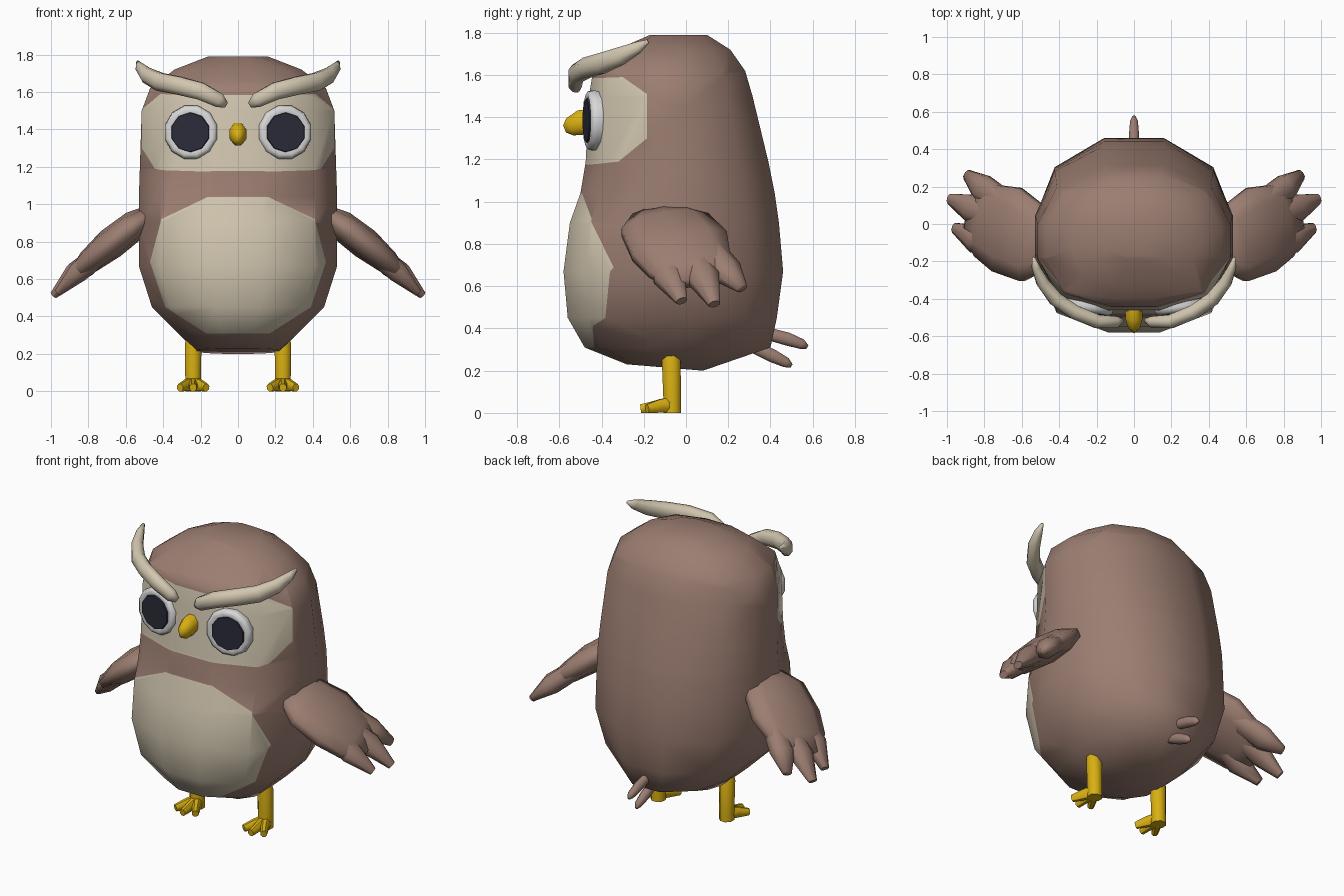
import bpy, bmesh, math
from mathutils import Vector

if "Cube" in bpy.data.objects:
    bpy.data.objects.remove(bpy.data.objects["Cube"])


def material(name, rgb):
    m = bpy.data.materials.new(name)
    m.diffuse_color = (*rgb, 1)
    m.use_nodes = True
    m.node_tree.nodes["Principled BSDF"].inputs["Base Color"].default_value = m.diffuse_color
    return m


BROWN = material("brown_feathers", (0.33, 0.207, 0.165))
CREAM = material("cream_feathers", (0.64, 0.565, 0.43))
YELLOW = material("yellow_horn", (0.69, 0.43, 0.006))
WHITE = material("eye_white", (0.69, 0.68, 0.68))
DARK = material("dark_pupil", (0.024, 0.024, 0.042))


def finish(name, bm, mats, angle=75):
    bmesh.ops.recalc_face_normals(bm, faces=bm.faces)
    me = bpy.data.meshes.new(name)
    bm.to_mesh(me)
    bm.free()
    for m in mats:
        me.materials.append(m)
    ob = bpy.data.objects.new(name, me)
    bpy.context.collection.objects.link(ob)
    bpy.ops.object.select_all(action='DESELECT')
    ob.select_set(True)
    bpy.context.view_layer.objects.active = ob
    bpy.ops.object.shade_smooth_by_angle(angle=math.radians(angle))
    return ob


def loft(bm, rings):
    """Skin a stack of equal point loops and cap both ends."""
    loops = [[bm.verts.new(p) for p in r] for r in rings]
    n = len(loops[0])
    for a, b in zip(loops, loops[1:]):
        for i in range(n):
            j = (i + 1) % n
            bm.faces.new((a[i], a[j], b[j], b[i]))
    bm.faces.new(loops[0])
    bm.faces.new(loops[-1])


def tube(bm, path, ref, n=8, side=1):
    """Path rows: x, y, z, radius along ref, radius across. side=-1 mirrors in x."""
    pts = [Vector(p[:3]) for p in path]
    rings = []
    for i, p in enumerate(path):
        t = (pts[min(i + 1, len(pts) - 1)] - pts[max(i - 1, 0)]).normalized()
        v = t.cross(Vector(ref)).normalized()
        u = v.cross(t)
        ring = []
        for k in range(n):
            a = 2 * math.pi * (k + 0.5) / n
            q = pts[i] + u * p[3] * math.cos(a) + v * p[4] * math.sin(a)
            ring.append((q.x * side, q.y, q.z))
        rings.append(ring)
    loft(bm, rings)


def paint(bm, faces, outline, axis, index):
    """Cut a convex outline (axis, z) through the faces and colour its inside."""
    mid = sum((Vector(p) for p in outline), Vector((0, 0))) / len(outline)
    for i, p in enumerate(outline):
        q = outline[(i + 1) % len(outline)]
        d = Vector((q[1] - p[1], p[0] - q[0]))
        if d.dot(Vector(p) - mid) < 0:
            d = -d
        co, no = Vector((0, 0, p[1])), Vector((0, 0, d[1]))
        co[axis], no[axis] = p[0], d[0]
        edges = {e for f in faces for e in f.edges}
        verts = {v for f in faces for v in f.verts}
        res = bmesh.ops.bisect_plane(bm, geom=list(faces) + list(edges) + list(verts),
                                     dist=1e-5, plane_co=co, plane_no=no)
        found = {g for g in res['geom'] if isinstance(g, bmesh.types.BMFace)}
        faces = [f for f in found | set(faces) if f.is_valid
                 and (f.calc_center_median() - co).dot(no) < 0]
    for f in faces:
        f.material_index = index


# Body: rings of z, front y, back y, half width
RINGS = [(0.20, -0.28, 0.08, 0.22), (0.31, -0.48, 0.40, 0.32), (0.45, -0.56, 0.43, 0.46),
         (0.67, -0.58, 0.46, 0.53), (0.90, -0.55, 0.44, 0.53), (1.04, -0.50, 0.42, 0.53),
         (1.19, -0.475, 0.39, 0.525), (1.50, -0.46, 0.315, 0.515), (1.62, -0.44, 0.28, 0.47),
         (1.72, -0.33, 0.21, 0.34), (1.79, -0.17, 0.10, 0.16)]
HALF = [(0.3, 0), (0.8, 0.15), (1, 0.41), (1, 0.64), (0.78, 0.9), (0.26, 1)]
SECTION = HALF + [(-x, t) for x, t in reversed(HALF)]
bm = bmesh.new()
loft(bm, [[(x * w, yb + (yf - yb) * t, z + (0.03 * t if z < 0.25 else 0)) for x, t in SECTION]
          for z, yf, yb, w in RINGS])
bmesh.ops.recalc_face_normals(bm, faces=bm.faces)
# Belly patch
half = [(0.16, 1.04), (0.41, 0.92), (0.47, 0.69), (0.39, 0.45), (0.17, 0.31)]
paint(bm, [f for f in bm.faces if f.normal.y < -0.1],
      half + [(-x, z) for x, z in reversed(half)], 0, 1)
# Face mask
paint(bm, [f for f in bm.faces if f.calc_center_median().z > 1.0],
      [(-0.7, 1.20), (-0.46, 1.175), (-0.32, 1.19), (-0.185, 1.30), (-0.185, 1.51),
       (-0.30, 1.59), (-0.7, 1.575)], 1, 1)
finish("body", bm, [BROWN, CREAM], 180)

# Beak
bm = bmesh.new()
tube(bm, [(0, -0.43, 1.38, 0.062, 0.045), (0, -0.50, 1.375, 0.064, 0.05),
          (0, -0.55, 1.355, 0.048, 0.034), (0, -0.575, 1.345, 0.02, 0.01)], (0, 0, 1))
finish("beak", bm, [YELLOW])

# Tail feathers
for name, path in (("upper", [(0.33, 0.39, 0.03), (0.48, 0.35, 0.034), (0.55, 0.325, 0.026), (0.575, 0.312, 0.01)]),
                   ("lower", [(0.26, 0.34, 0.03), (0.41, 0.27, 0.034), (0.475, 0.238, 0.026), (0.50, 0.222, 0.01)])):
    bm = bmesh.new()
    tube(bm, [(0, y, z, r, r * 0.85) for y, z, r in path], (0, 0, 1))
    finish(name + "_tail_feather", bm, [BROWN])


def eye_ring(side, r, depth, n):
    """Disc loop on the face, turned slightly outward."""
    yaw = math.radians(9)
    out = Vector((math.sin(yaw), -math.cos(yaw), 0))
    across = Vector((math.cos(yaw), math.sin(yaw), 0))
    c = Vector((0.25, -0.435, 1.385)) + out * depth
    pts = []
    for k in range(n):
        a = 2 * math.pi * (k + 0.5) / n
        p = c + across * r * math.cos(a) + Vector((0, 0, r * math.sin(a)))
        pts.append((p.x * side, p.y, p.z))
    return pts


for s, label in ((1, "left"), (-1, "right")):
    # Eye rim and pupil
    bm = bmesh.new()
    loft(bm, [eye_ring(s, r, d, 12) for r, d in
              ((0.135, -0.05), (0.147, 0.005), (0.142, 0.025), (0.125, 0.036), (0.105, 0.03))])
    finish(label + "_eye_rim", bm, [WHITE], 60)
    bm = bmesh.new()
    loft(bm, [eye_ring(s, r, d, 10) for r, d in ((0.107, 0.03), (0.104, 0.039))])
    finish(label + "_pupil", bm, [DARK], 30)

    # Brow tuft
    bm = bmesh.new()
    tube(bm, [(x, y, z, r, r * 0.8) for x, y, z, r in (
        (0.065, -0.515, 1.53, 0.018), (0.10, -0.525, 1.555, 0.042), (0.20, -0.52, 1.605, 0.05),
        (0.32, -0.47, 1.635, 0.052), (0.42, -0.40, 1.655, 0.052), (0.49, -0.31, 1.69, 0.045),
        (0.525, -0.23, 1.73, 0.03), (0.537, -0.18, 1.76, 0.01))], (0, 0, 1), 8, s)
    finish(label + "_brow", bm, [CREAM])

    # Wing blade with three feather tips
    bm = bmesh.new()
    tube(bm, [(0.46, -0.11, 0.95, 0.14, 0.05), (0.55, -0.10, 0.89, 0.225, 0.08),
              (0.68, -0.03, 0.79, 0.25, 0.085), (0.80, 0.02, 0.69, 0.21, 0.065),
              (0.88, 0.05, 0.62, 0.12, 0.03)], (0, 1, 0), 10, s)
    for a, b, c in (((0.66, 0.09, 0.80), (0.81, 0.19, 0.67), (0.895, 0.265, 0.59)),
                    ((0.68, 0.01, 0.78), (0.87, 0.085, 0.635), (0.985, 0.135, 0.515)),
                    ((0.68, -0.10, 0.78), (0.85, -0.08, 0.64), (0.96, -0.02, 0.53))):
        tube(bm, [(*a, 0.07, 0.06), (*b, 0.08, 0.06), (*c, 0.03, 0.022)], (0, 1, 0), 8, s)
    finish(label + "_wing", bm, [BROWN])

    # Leg and three toes
    bm = bmesh.new()
    tube(bm, [(0.24, -0.075, 0.28, 0.04, 0.04), (0.24, -0.07, 0.25, 0.048, 0.048),
              (0.24, -0.065, 0.05, 0.045, 0.045), (0.24, -0.065, 0.0, 0.045, 0.045)], (0, 1, 0), 8, s)
    for dx, y in ((-0.07, -0.185), (0, -0.215), (0.07, -0.185)):
        tube(bm, [(0.24, -0.06, 0.04, 0.04, 0.035), (0.24 + dx * 0.5, -0.125, 0.032, 0.034, 0.026),
                  (0.24 + dx, y, 0.02, 0.022, 0.02)], (0, 0, 1), 8, s)
    finish(label + "_leg", bm, [YELLOW], 50)
